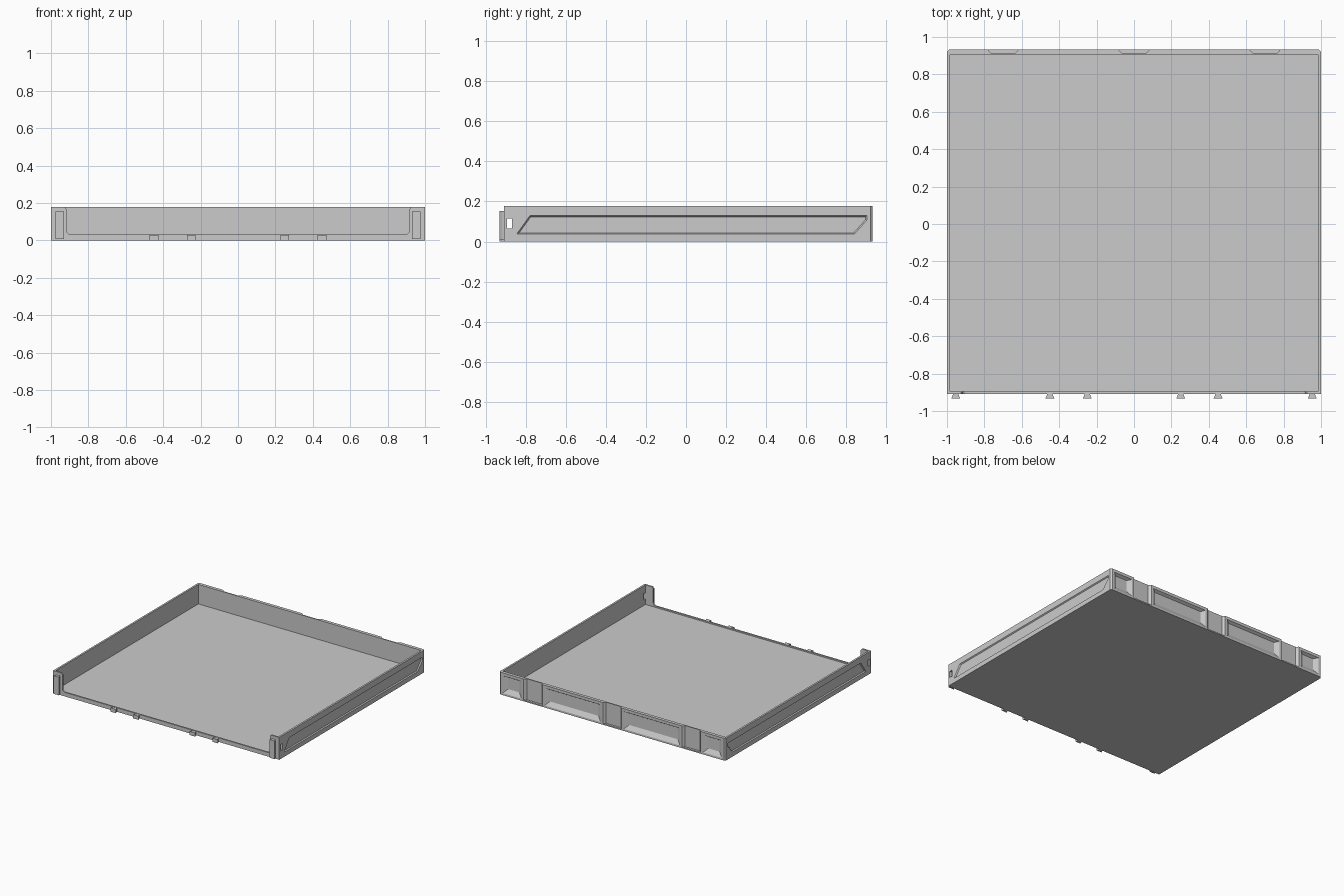
import bpy, bmesh
from math import cos, sin, pi

if "Cube" in bpy.data.objects:
    bpy.data.objects.remove(bpy.data.objects["Cube"])


def loft(name, a, b):
    """Closed solid between two matching loops of 3D points."""
    bm = bmesh.new()
    va = [bm.verts.new(p) for p in a]
    vb = [bm.verts.new(p) for p in b]
    n = len(a)
    bm.faces.new(va)
    bm.faces.new(vb[::-1])
    for i in range(n):
        j = (i + 1) % n
        bm.faces.new((va[i], vb[i], vb[j], va[j]))
    bmesh.ops.recalc_face_normals(bm, faces=bm.faces)
    mesh = bpy.data.meshes.new(name)
    bm.to_mesh(mesh)
    bm.free()
    ob = bpy.data.objects.new(name, mesh)
    bpy.context.collection.objects.link(ob)
    return ob


def rect(u0, u1, v0, v1):
    return [(u0, v0), (u1, v0), (u1, v1), (u0, v1)]


def xy(pts, z): return [(u, v, z) for u, v in pts]
def xz(pts, y): return [(u, y, v) for u, v in pts]
def yz(pts, x): return [(x, u, v) for u, v in pts]


def box(name, x0, x1, y0, y1, z0, z1):
    r = rect(x0, x1, y0, y1)
    return loft(name, xy(r, z0), xy(r, z1))


def cut(target, cutter):
    m = target.modifiers.new("cut", 'BOOLEAN')
    m.operation, m.solver, m.object = 'DIFFERENCE', 'EXACT', cutter
    bpy.context.view_layer.objects.active = target
    bpy.ops.object.modifier_apply(modifier=m.name)
    bpy.data.objects.remove(cutter)


H, FRONT, BACK, FLOOR = 0.178, -0.908, 0.932, 0.022

# Tray shell: outline with chamfered rear corners
outline = [(-1, FRONT), (1, FRONT), (1, BACK - .012), (.988, BACK),
           (-.988, BACK), (-1, BACK - .012)]
tray = loft("tray", xy(outline, 0), xy(outline, H))
cut(tray, box("cavity", -.985, .985, FRONT + .013, .906, FLOOR, .3))

# Front opening with rounded lower corners and flared top ends
r, lip, w = .022, .032, .917
right = [(w - r + r * sin(t * pi / 8), lip + r - r * cos(t * pi / 8)) for t in range(5)]
right += [(w, H - .012), (w + .009, H), (w + .009, .3)]
opening = right + [(-x, z) for x, z in reversed(right)]
cut(tray, loft("opening", xz(opening, -1), xz(opening, -.87)))

# Side rails (tapered recess) and finger slots
rail = [(-.847, .036), (-.78, .13), (.903, .13), (.903, .106), (.84, .036)]
inner = [(-.833, .043), (-.775, .123), (.896, .123), (.896, .109), (.837, .043)]
for s in (-1, 1):
    cut(tray, loft("rail", yz(rail, s * 1.001), yz(inner, s * .992)))
    cut(tray, box("slot", *sorted((s * .95, s * 1.1)), -.893, -.868, .065, .116))

# Rear vertical notches
for x in (-.7, 0, .7):
    top = [(x - .083, BACK + .001), (x + .083, BACK + .001),
           (x + .066, .915), (x - .066, .915)]
    cut(tray, loft("notch", xy(top, .01), xy(top, .3)))

# Rear sockets: funnel-shaped pockets
for x0, x1 in ((-.97, -.8), (-.6, -.1), (.1, .6), (.8, .97)):
    i = .035
    cut(tray, loft("socket", xz(rect(x0, x1, .014, .155), BACK + .001),
                   xz(rect(x0 + i, x1 - i, .014 + i, .142), .911)))


# Front dovetail tabs, wider at the outer face
def tab(name, x, z0, z1):
    plan = [(x - .014, FRONT + .002), (x + .014, FRONT + .002), (x + .017, -.918),
            (x + .024, -.932), (x - .024, -.932), (x - .017, -.918)]
    return loft(name, xy(plan, z0), xy(plan, z1))


for x in (-.45, -.25, .25, .45):
    tab("lip_tab", x, 0, .03)
for x in (-.953, .953):
    tab("post_tab", x, .008, .153)
